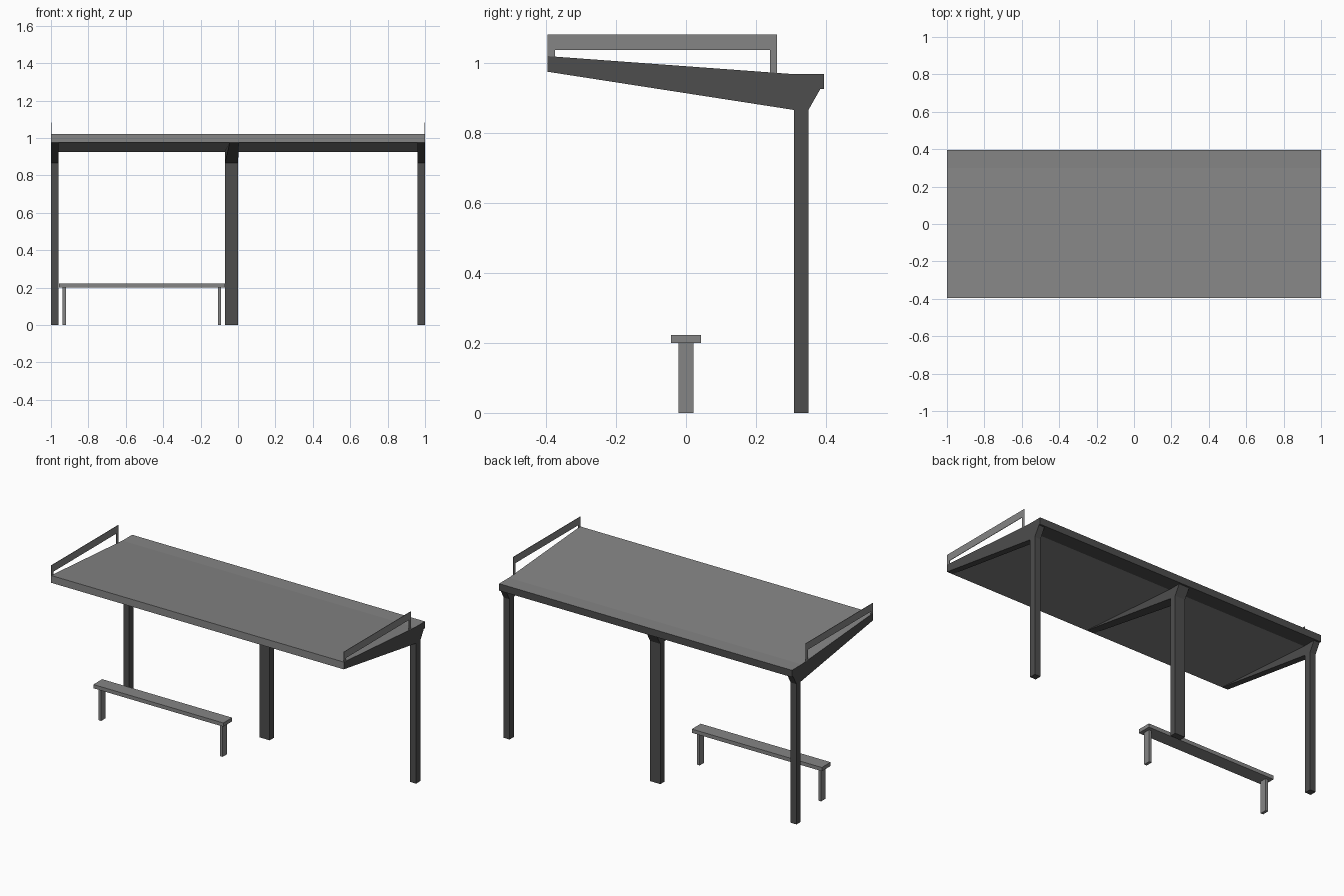
import bpy, bmesh

if "Cube" in bpy.data.objects:
    bpy.data.objects.remove(bpy.data.objects["Cube"])


def material(name, v):
    m = bpy.data.materials.new(name)
    m.diffuse_color = (v, v, v, 1)
    m.use_nodes = True
    m.node_tree.nodes["Principled BSDF"].inputs["Base Color"].default_value = m.diffuse_color
    return m


GREY = material("light grey", 0.235)
DARK = material("dark grey", 0.075)


def prism(name, left, right, mats):
    """Solid between two matching (x, y, z) outlines."""
    bm = bmesh.new()
    a = [bm.verts.new(p) for p in left]
    b = [bm.verts.new(p) for p in right]
    n = len(a)
    bm.faces.new(a)
    bm.faces.new(b[::-1])
    for i in range(n):
        j = (i + 1) % n
        bm.faces.new((a[i], b[i], b[j], a[j]))
    bmesh.ops.recalc_face_normals(bm, faces=bm.faces)
    me = bpy.data.meshes.new(name)
    bm.to_mesh(me)
    bm.free()
    for m in mats:
        me.materials.append(m)
    ob = bpy.data.objects.new(name, me)
    bpy.context.collection.objects.link(ob)
    return ob


def extrude(name, profile, x0, x1, mats):
    return prism(name, [(x0, y, z) for y, z in profile],
                 [(x1, y, z) for y, z in profile], mats)


def box(name, x0, x1, y0, y1, z0, z1, mat):
    return extrude(name, [(y0, z0), (y1, z0), (y1, z1), (y0, z1)], x0, x1, [mat])


# Sloping roof: light sheet with dark ends and dark rear edge
roof = extrude("roof", [(-0.396, 0.975), (0.30, 0.926), (0.395, 0.926),
                        (0.395, 0.969), (0.30, 0.969), (-0.396, 1.02)],
               -1, 1, [GREY, DARK])
for f in roof.data.polygons:
    n, c = f.normal, f.center
    if abs(n.x) > 0.9 or n.y > 0.9 or (n.z < -0.5 and c.y > 0.3):
        f.material_index = 1

# Cantilever frames: post and tapering arm under the roof
frame = [(-0.394, 0.975), (0.309, 0.866), (0.309, 0), (0.35, 0),
         (0.35, 0.866), (0.384, 0.926), (0.30, 0.926)]
extrude("left_frame", frame, -1, -0.96, [DARK])
extrude("right_frame", frame, 0.96, 1, [DARK])


# Middle frame is wider at the post and narrows towards the arm tip
def taper(x_post, x_tip):
    return [(x_tip if y < -0.3 else x_post, y, z) for y, z in frame]


prism("middle_frame", taper(-0.07, -0.045), taper(0, 0.005), [DARK])

# Thin side rails standing on the roof ends
rail = [(-0.396, 1.02), (-0.375, 1.018), (-0.375, 1.037), (0.24, 1.037),
        (0.24, 0.972), (0.26, 0.971), (0.26, 1.082), (-0.396, 1.082)]
extrude("left_rail", rail, -1, -0.997, [GREY])
extrude("right_rail", rail, 0.997, 1, [GREY])

# Bench
box("bench_seat", -0.958, -0.07, -0.043, 0.043, 0.2, 0.223, GREY)
for i, x in enumerate((-0.938, -0.108)):
    box(f"bench_leg_{i + 1}", x, x + 0.018, -0.021, 0.021, 0, 0.2, GREY)
